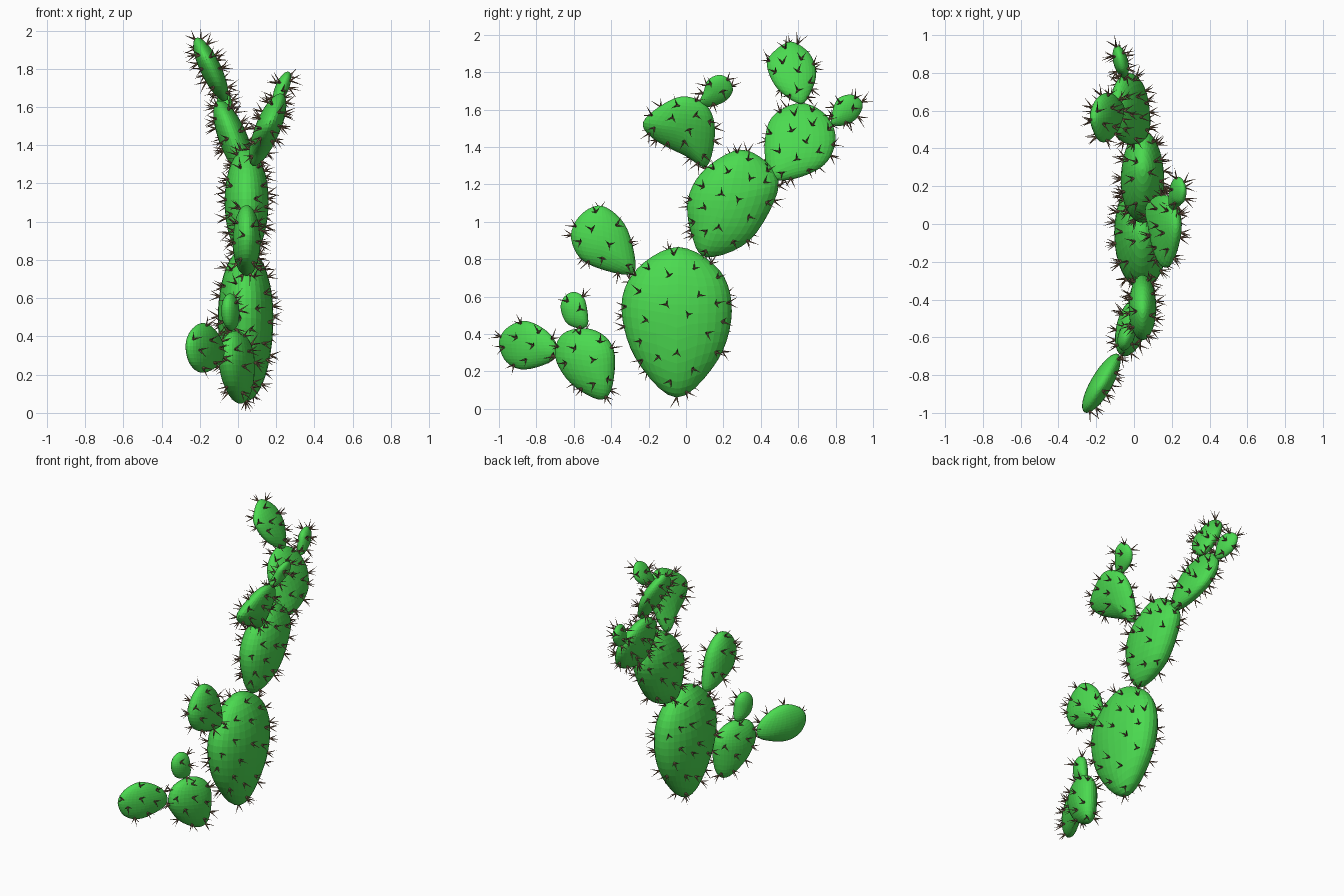
import bpy, bmesh, math, random
from mathutils import Vector, Matrix

if "Cube" in bpy.data.objects:
    bpy.data.objects.remove(bpy.data.objects["Cube"])

random.seed(4)


def material(name, color):
    m = bpy.data.materials.new(name)
    m.diffuse_color = (*color, 1)
    m.use_nodes = True
    m.node_tree.nodes["Principled BSDF"].inputs["Base Color"].default_value = m.diffuse_color
    return m


GREEN = material("pad_green", (0.07, 0.70, 0.08))
BROWN = material("spine_brown", (0.28, 0.17, 0.10))


def add_object(name, bm, mat):
    me = bpy.data.meshes.new(name)
    bm.to_mesh(me)
    bm.free()
    me.materials.append(mat)
    ob = bpy.data.objects.new(name, me)
    bpy.context.collection.objects.link(ob)


def closed_curve(pts, s):
    # smooth closed outline through the side-view points
    n, i = len(pts), math.floor(s)
    f = s - i
    a, b, c, d = (pts[(i + k) % n] for k in (-1, 0, 1, 2))
    return 0.5 * (2 * b + (c - a) * f + (2 * a - 5 * b + 4 * c - d) * f * f
                  + (3 * b - a - 3 * c + d) * f ** 3)


def spine_cluster(bm, pos, normal):
    # three splayed thorns
    spin = random.uniform(0, math.tau)
    side = normal.orthogonal().normalized()
    other = normal.cross(side)
    for k in range(3):
        a = spin + k * math.tau / 3
        d = (normal + 0.6 * (math.cos(a) * side + math.sin(a) * other)).normalized()
        length = random.uniform(0.06, 0.08)
        rot = Vector((0, 0, 1)).rotation_difference(d).to_matrix().to_4x4()
        mat = Matrix.Translation(pos + d * (length / 2 - 0.006)) @ rot
        bmesh.ops.create_cone(bm, segments=5, radius1=0.006, radius2=0.0,
                              depth=length, cap_ends=True, matrix=mat)


def pad(name, outline, x0, half, lean_y=0.0, lean_z=0.0, clusters=30, t_min=-1.0, foot=False):
    # flattened pad: side outline in (y, z), leaning in x
    pts = [Vector(p) for p in outline]
    c = sum(pts, Vector((0, 0))) / len(pts)
    bm = bmesh.new()
    bmesh.ops.create_uvsphere(bm, u_segments=32, v_segments=20, radius=1)
    unit = {}
    for v in bm.verts:
        t, y, z = v.co
        unit[v] = v.co.copy()
        s = (math.atan2(z, y) / math.tau % 1.0) * len(pts)
        p = c + (closed_curve(pts, s) - c) * math.hypot(y, z)
        q = p - c
        v.co = (x0 + lean_y * q.x + lean_z * q.y + half * t, p.x, p.y)
    bm.normal_update()
    # evenly scattered thorns on the broad faces, rim left mostly bare
    dirs = []
    for i in range(clusters):
        t = 1 - (2 * i + 1) / clusters
        r, a = math.sqrt(1 - t * t), i * 2.39996
        if abs(t) > 0.2 and t > t_min:
            dirs.append(Vector((t, r * math.cos(a), r * math.sin(a))))
    if foot:
        dirs.append(Vector((0, 0, -1)))
    sp = bmesh.new()
    for d in dirs:
        v = max(unit, key=lambda w: unit[w].dot(d))
        spine_cluster(sp, v.co.copy(), v.normal.copy())
    add_object(name, bm, GREEN)
    add_object(name + "_spines", sp, BROWN)


# main stem pads
pad("trunk_pad", [(.245, .52), (.18, .74), (-.04, .865), (-.26, .75),
                  (-.345, .55), (-.27, .27), (-.05, .06), (.17, .26)],
    .04, .145, clusters=64, foot=True)
pad("middle_pad", [(.49, 1.16), (.45, 1.30), (.29, 1.385), (.10, 1.28),
                   (.01, 1.12), (.03, .93), (.11, .81), (.34, .90)],
    .045, .115, clusters=54)

# upper back branch
pad("back_pad", [(.80, 1.44), (.75, 1.57), (.61, 1.635), (.46, 1.56),
                 (.42, 1.40), (.455, 1.24), (.58, 1.23), (.74, 1.305)],
    -.02, .08, lean_z=-.35, clusters=42)
pad("top_pad", [(.695, 1.80), (.66, 1.90), (.56, 1.963), (.46, 1.90),
                (.433, 1.83), (.49, 1.71), (.615, 1.63), (.675, 1.71)],
    -.145, .06, lean_z=-.42, clusters=30)
pad("back_bud", [(.945, 1.62), (.92, 1.665), (.87, 1.68), (.81, 1.655),
                 (.78, 1.58), (.78, 1.52), (.84, 1.515), (.91, 1.55)],
    -.07, .04, lean_y=-.2, clusters=14)

# upper front branch
pad("front_pad", [(.155, 1.47), (.12, 1.61), (0, 1.67), (-.12, 1.63),
                  (-.23, 1.53), (-.17, 1.44), (0, 1.35), (.11, 1.295)],
    .16, .07, lean_z=.36, clusters=34)
pad("front_bud", [(.25, 1.70), (.23, 1.76), (.18, 1.785), (.12, 1.76),
                  (.095, 1.70), (.075, 1.63), (.13, 1.615), (.21, 1.645)],
    .23, .038, lean_z=.35, clusters=12)

# side pad on the trunk
pad("side_pad", [(-.275, .82), (-.33, .99), (-.45, 1.085), (-.56, 1.04),
                 (-.615, .93), (-.57, .81), (-.45, .745), (-.29, .72)],
    .045, .073, clusters=28)

# low front branch
pad("low_pad", [(-.38, .28), (-.425, .38), (-.53, .43), (-.66, .40),
                (-.70, .28), (-.62, .14), (-.47, .05), (-.40, .10)],
    -.005, .085, lean_y=.25, clusters=28)
pad("low_end_pad", [(-.69, .34), (-.75, .42), (-.86, .47), (-.96, .43),
                    (-1.0, .35), (-.96, .25), (-.86, .21), (-.71, .26)],
    -.175, .065, lean_y=.5, clusters=24, t_min=0)
pad("low_bud", [(-.53, .54), (-.55, .60), (-.60, .625), (-.65, .60),
                (-.67, .54), (-.64, .46), (-.57, .43), (-.525, .45)],
    -.04, .045, lean_y=.2, clusters=10, t_min=0)
